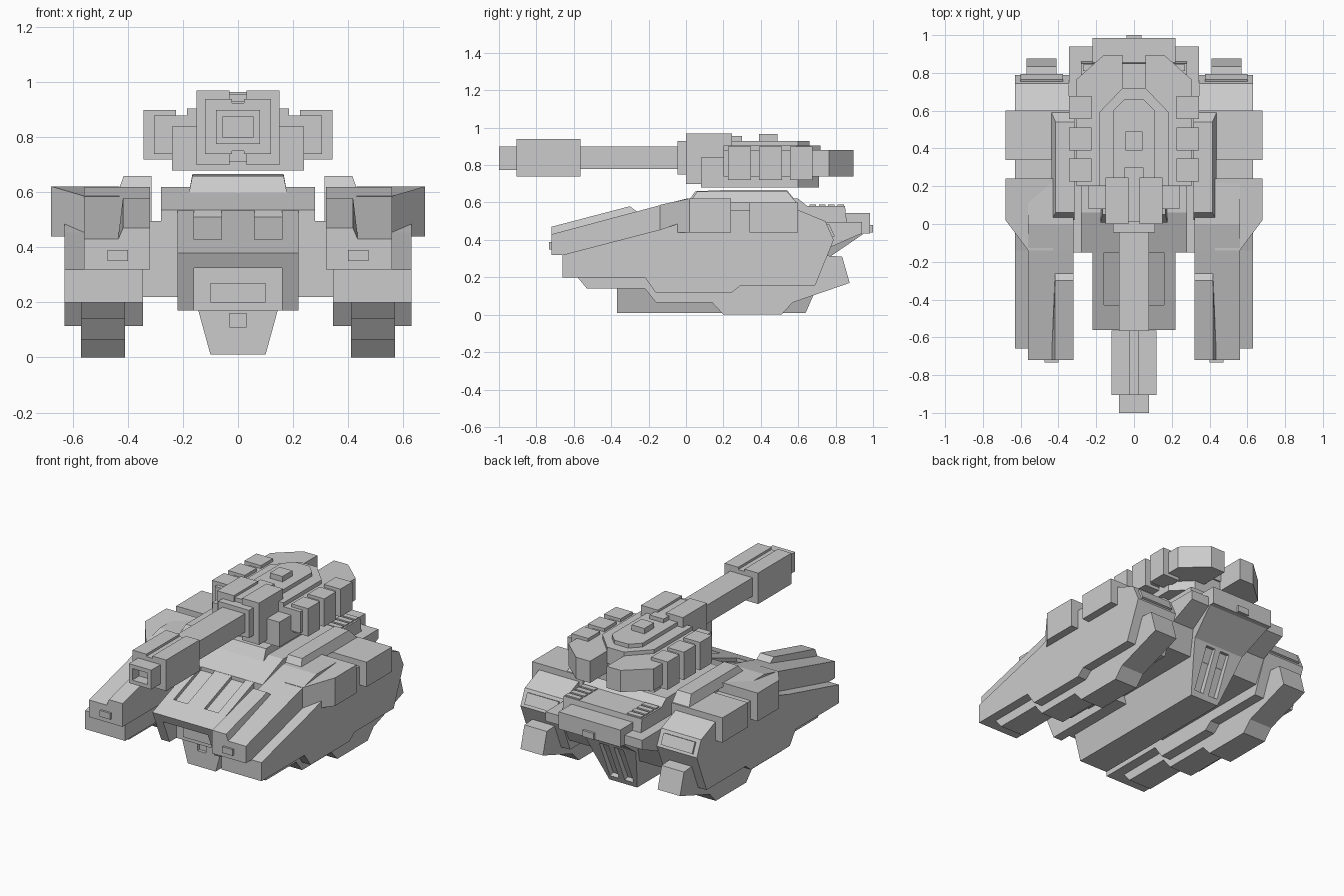
import bpy, bmesh

if "Cube" in bpy.data.objects:
    bpy.data.objects.remove(bpy.data.objects["Cube"])


def finish(name, bm, mirror):
    bmesh.ops.recalc_face_normals(bm, faces=bm.faces)
    me = bpy.data.meshes.new(name)
    bm.to_mesh(me)
    bm.free()
    ob = bpy.data.objects.new(name, me)
    bpy.context.collection.objects.link(ob)
    if mirror:
        m = ob.modifiers.new("mirror", 'MIRROR')
        m.use_mirror_merge = False
    return ob


def prism(name, pts, a, b, axis='x', mirror=False):
    """Extrude a (y,z) profile along x, or an (x,y) footprint along z."""
    bm = bmesh.new()
    rings = [[bm.verts.new((h, p, q) if axis == 'x' else (p, q, h)) for p, q in pts] for h in (a, b)]
    n = len(pts)
    for r in rings:
        bm.faces.new(r)
    for i in range(n):
        j = (i + 1) % n
        bm.faces.new((rings[0][i], rings[0][j], rings[1][j], rings[1][i]))
    return finish(name, bm, mirror)


def box(name, x0, x1, y0, y1, z0, z1, mirror=False):
    return prism(name, [(y0, z0), (y1, z0), (y1, z1), (y0, z1)], x0, x1, 'x', mirror)


def loft(name, levels):
    """Stack centred rectangles given as (z, half width, front y, back y)."""
    bm = bmesh.new()
    rings = [[bm.verts.new(c) for c in ((-x, a, z), (x, a, z), (x, b, z), (-x, b, z))]
             for z, x, a, b in levels]
    bm.faces.new(rings[0])
    bm.faces.new(rings[-1])
    for r, s in zip(rings, rings[1:]):
        for i in range(4):
            j = (i + 1) % 4
            bm.faces.new((r[i], r[j], s[j], s[i]))
    return finish(name, bm, False)


def cut(ob, cutter):
    m = ob.modifiers.new("cut", 'BOOLEAN')
    m.operation = 'DIFFERENCE'
    m.solver = 'EXACT'
    m.object = cutter
    cutter.hide_render = True
    cutter.display_type = 'WIRE'


def sym(pts):
    """Complete a right half footprint with its reflection."""
    return pts + [(-x, y) for x, y in reversed(pts)]


# central nose: sloped top, undercut front, two shallow troughs and a mouth
nose = prism("hull_nose", [(-.47, .17), (-.56, .38), (-.12, .545), (.1, .545), (.1, .17)], -.22, .22)
cut(nose, prism("trough_cutter", [(-.43, .405), (-.1, .53), (-.1, .7), (-.43, .7)], .06, .16, 'x', True))
cut(nose, box("mouth_cutter", -.16, .16, -.7, -.4, .1, .325))

# keel with raked rear grille
keel = loft("keel", [(.01, .1, -.37, .64), (.21, .155, -.37, .727), (.31, .18, -.3, .77), (.44, .22, -.3, .96)])
cut(keel, prism("grille_cutter", [(.67, .04), (.79, .29), (.735, .30), (.62, .05)], .02, .085, 'x', True))
cut(keel, box("keel_lamp_cutter", -.03, .03, -.4, -.35, .11, .16))
box("mouth_block", -.1, .1, -.42, -.36, .2, .27)

# central body, deck and rear bumper
prism("hull_body", [(-.15, .22), (-.15, .495), (.7, .495), (.94, .495), (.94, .435), (.77, .36), (.7, .22)], -.345, .345)
prism("hull_deck", [(-.15, .495), (-.15, .535), (.06, .62), (.6, .62), (.65, .58), (.85, .58), (.86, .49)], -.28, .28)
box("rear_bumper", -.22, .22, .8, .985, .435, .545)
box("rear_bumper_lamp", -.04, .04, .97, 1.0, .44, .48)
ring = prism("turret_ring", [(0, .59), (.05, .66), (.22, .667), (.54, .667), (.6, .59)], -.18, .18)
for v in ring.data.vertices:
    if v.co.z > .65:
        v.co.x *= .92
for i in range(4):
    y = .66 + i * .05
    box("deck_louver", .17, .27, y, y + .035, .56, .588, True)

# side pods: outer shell, nose, raised rail and running skid
prism("pod_shell", [(-.66, .2), (-.66, .32), (-.14, .455), (0, .5), (.24, .56), (.6, .56), (.745, .5),
                    (.79, .4), (.69, .155), (.29, .155), (.24, .115), (-.16, .115), (-.22, .2)],
      .345, .63, 'x', True)
prism("pod_nose", [(-.72, .32), (-.72, .43), (-.14, .585), (0, .62), (.24, .62), (.24, .32)],
      .32, .56, 'x', True)
rail = prism("pod_rail", [(-.72, .425), (-.72, .47), (-.3, .58), (-.26, .55)], .32, .418, 'x', True)
for v in rail.data.vertices:
    if v.co.x > .4 and v.co.z < .46:
        v.co.x = .437
prism("pod_skid", [(-.58, .2), (-.53, .14), (-.22, .14), (-.16, .065), (.14, .065), (.2, 0), (.51, 0),
                   (.57, .065), (.71, .12), (.6, .3), (-.5, .3)], .41, .57, 'x', True)
prism("rear_thruster", [(.57, .065), (.875, .17), (.835, .31), (.7, .32), (.55, .2)], .41, .57, 'x', True)
fender = prism("front_fender", [(.43, -.14), (.56, -.14), (.68, .02), (.68, .24), (.43, .24)], .44, .622, 'z', True)
for v in fender.data.vertices:
    if v.co.y < -.1 and v.co.z > .5:
        v.co.z = .587
prism("rear_fender", [(.34, .44), (.34, .6), (.6, .6), (.6, .44)], .34, .68, 'x', True)
ridge = prism("pod_inner_ridge", [(.02, .6), (.06, .66), (.54, .66), (.59, .6)], .315, .437, 'x', True)
for v in ridge.data.vertices:
    if v.co.z > .65 and v.co.x > .4:
        v.co.x = .415
box("pod_inner_wall", .315, .4, .02, .6, .45, .6, True)
box("pod_front_lamp", .4, .475, -.733, -.7, .35, .39, True)
prism("pod_rear_lamp", [(.765, .485), (.795, .42), (.77, .41), (.74, .475)], .375, .6, 'x', True)

# turret: lower body, twin rear bustles, crown, hatch
prism("turret_base", sym([(.24, .08), (.24, .6), (.13, .71)]), .68, .84, 'z')
prism("turret_bustle", [(.05, .2), (.305, .2), (.305, .765), (.16, .895), (.06, .895), (.06, .7)], .74, .88, 'z', True)
prism("turret_crown", sym([(.185, .2), (.185, .59), (.06, .72)]), .8, .905, 'z')
prism("turret_roof", sym([(.11, .2), (.11, .6), (.05, .66)]), .88, .93, 'z')
box("roof_hatch", -.045, .045, .39, .49, .92, .965)
for y in (.225, .39, .555):
    box("side_armour_block", .225, .343, y, y + .122, .72, .9, True)
box("mantlet_cheek", .03, .15, .0, .245, .70, .97, True)
box("mantlet_core", -.05, .05, .01, .3, .71, .955)

# gun: collar, barrel, split muzzle block and hollow tip
box("gun_collar", -.11, .11, -.045, .03, .75, .93)
box("gun_barrel", -.08, .08, -.6, .0, .78, .9)
box("muzzle_half", .022, .12, -.905, -.565, .74, .94, True)
box("muzzle_core", -.03, .03, -.905, -.565, .75, .925)
tip = box("muzzle_tip", -.08, .08, -1.0, -.88, .775, .9)
cut(tip, box("bore_cutter", -.055, .055, -1.1, -.93, .8, .875))
